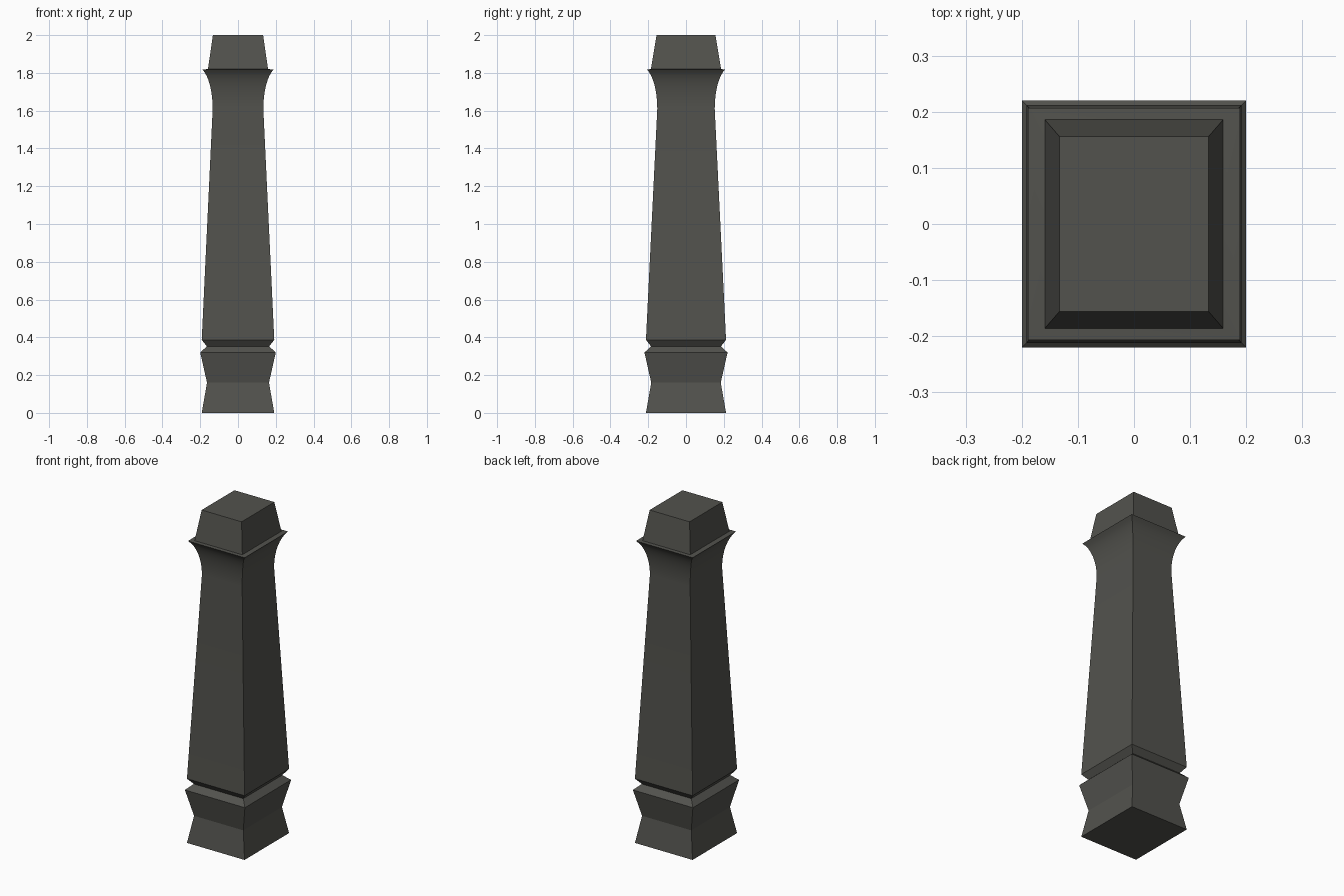
import bpy, bmesh, math

if "Cube" in bpy.data.objects:
    bpy.data.objects.remove(bpy.data.objects["Cube"])

stone = bpy.data.materials.new("dark grey stone")
stone.diffuse_color = (0.085, 0.085, 0.075, 1)
stone.use_nodes = True
stone.node_tree.nodes["Principled BSDF"].inputs["Base Color"].default_value = stone.diffuse_color


def rect_loft(name, rings):
    """Stack of rectangular rings (half x, half y, z), capped at both ends."""
    bm = bmesh.new()
    loops = [[bm.verts.new((sx * hx, sy * hy, z))
              for sx, sy in ((-1, -1), (1, -1), (1, 1), (-1, 1))]
             for hx, hy, z in rings]
    for low, high in zip(loops, loops[1:]):
        for i in range(4):
            j = (i + 1) % 4
            bm.faces.new((low[i], low[j], high[j], high[i]))
    bm.faces.new(loops[0][::-1])
    bm.faces.new(loops[-1])
    mesh = bpy.data.meshes.new(name)
    bm.to_mesh(mesh)
    bm.free()
    mesh.materials.append(stone)
    ob = bpy.data.objects.new(name, mesh)
    bpy.context.collection.objects.link(ob)
    bpy.context.view_layer.objects.active = ob
    ob.select_set(True)
    bpy.ops.object.shade_smooth_by_angle(angle=math.radians(18))
    ob.select_set(False)
    return ob


# one continuous post: waisted base, groove, tapered shaft, flared collar, cap
base = [(0.192, 0.212, 0), (0.164, 0.184, 0.16), (0.20, 0.22, 0.32)]
groove = [(0.165, 0.185, 0.352), (0.192, 0.212, 0.387)]
flare = []
for k in range(9):
    t = k / 8
    grow = 0.055 * (1 - math.cos(t * math.radians(70))) / (1 - math.cos(math.radians(70)))
    z = 1.61 + 0.208 * math.sin(t * math.radians(70)) / math.sin(math.radians(70))
    flare.append((0.134 + grow, 0.152 + grow, z))
cap = [(0.159, 0.186, 1.82), (0.133, 0.156, 2.0)]
rect_loft("post", base + groove + flare + cap)
